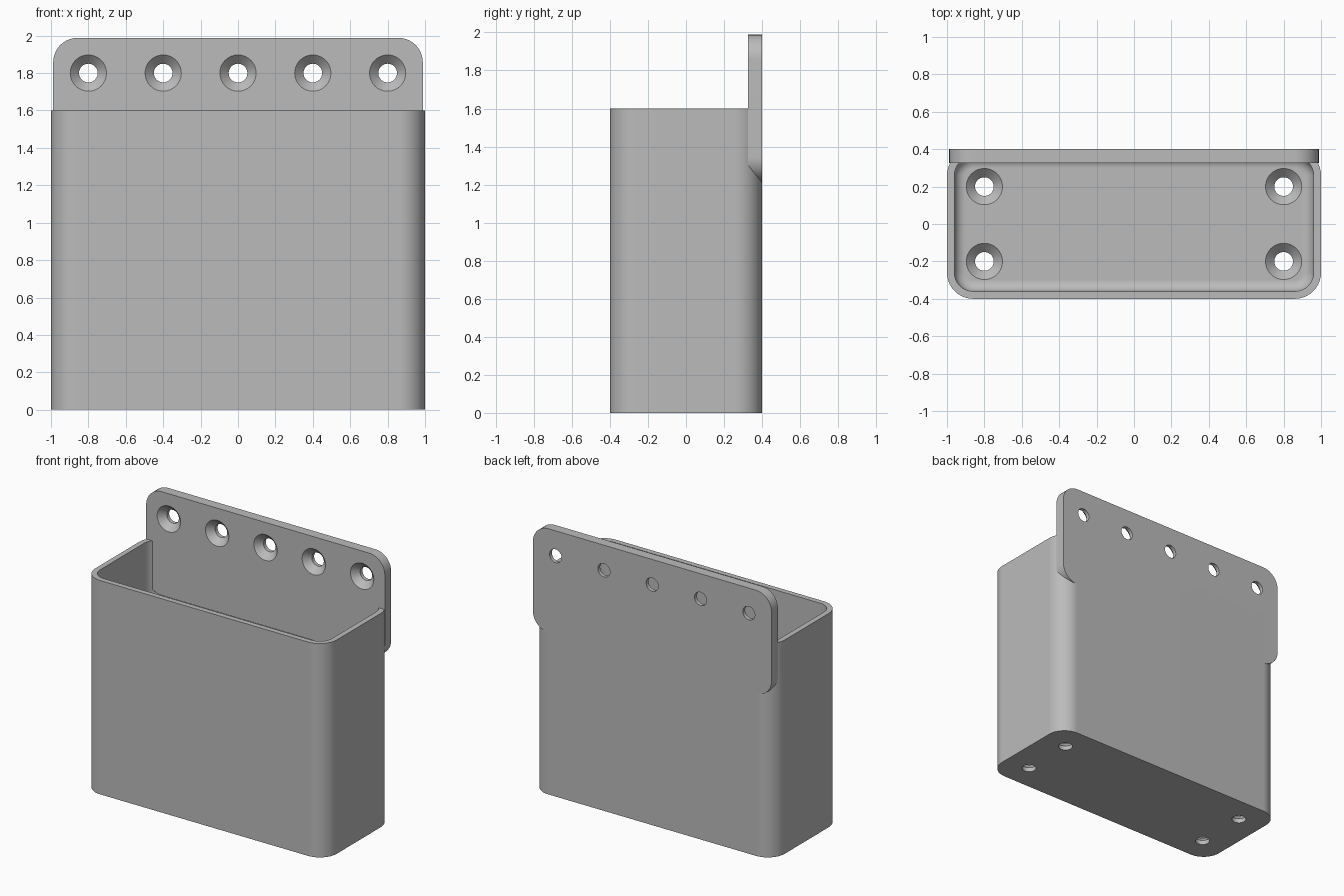
import bpy, bmesh
from math import pi, sin, cos, radians
from mathutils import Matrix

old = bpy.data.objects.get("Cube")
if old:
    bpy.data.objects.remove(old, do_unlink=True)

grey = bpy.data.materials.new("plain grey")
grey.use_nodes = True
colour = (0.5, 0.5, 0.5, 1)
grey.diffuse_color = colour
grey.node_tree.nodes["Principled BSDF"].inputs["Base Color"].default_value = colour


def make(name, bm):
    bmesh.ops.recalc_face_normals(bm, faces=bm.faces)
    mesh = bpy.data.meshes.new(name)
    bm.to_mesh(mesh)
    bm.free()
    mesh.materials.append(grey)
    ob = bpy.data.objects.new(name, mesh)
    bpy.context.collection.objects.link(ob)
    return ob


def rounded_slab(half_w, half_h, radius, depth, steps=10):
    """Rounded rectangle in XY, extruded from z = 0 to depth."""
    bm = bmesh.new()
    ring = []
    for q, (sx, sy) in enumerate([(1, 1), (-1, 1), (-1, -1), (1, -1)]):
        for i in range(steps + 1):
            a = (q + i / steps) * pi / 2
            ring.append(bm.verts.new((sx * (half_w - radius) + radius * cos(a),
                                      sy * (half_h - radius) + radius * sin(a), 0)))
    face = bm.faces.new(ring)
    top = bmesh.ops.extrude_face_region(bm, geom=[face])["geom"]
    bmesh.ops.translate(bm, vec=(0, 0, depth),
                        verts=[v for v in top if isinstance(v, bmesh.types.BMVert)])
    return bm


def screw_hole(thick, matrix):
    """Countersunk cutter: wide end at local z = 0, running down -z."""
    profile = [(0.097, 0.02), (0.097, 0), (0.05, -0.047), (0.05, -thick - 0.03)]
    n = 32
    bm = bmesh.new()
    rings = [[bm.verts.new((r * cos(2 * pi * i / n), r * sin(2 * pi * i / n), z))
              for i in range(n)] for r, z in profile]
    for a, b in zip(rings, rings[1:]):
        for i in range(n):
            bm.faces.new((a[i], a[i - 1], b[i - 1], b[i]))
    bm.faces.new(rings[0])
    bm.faces.new(rings[-1])
    bm.transform(matrix)
    return make("hole_cutter", bm)


def cut(target, cutters):
    bpy.context.view_layer.objects.active = target
    for c in cutters:
        c.hide_render = True
        mod = target.modifiers.new("cut", 'BOOLEAN')
        mod.operation = 'DIFFERENCE'
        mod.solver = 'EXACT'
        mod.object = c
        bpy.ops.object.modifier_apply(modifier=mod.name)
        bpy.data.objects.remove(c, do_unlink=True)


def finish(ob):
    bpy.ops.object.select_all(action='DESELECT')
    ob.select_set(True)
    bpy.context.view_layer.objects.active = ob
    bpy.ops.object.shade_smooth_by_angle(angle=radians(30))
    ob.modifiers.new("even shading", 'WEIGHTED_NORMAL').keep_sharp = True


# Open bin with a rounded inner floor edge
floor, wall = 0.08, 0.04
bin_body = make("bin_body", rounded_slab(1, 0.4, 0.14, 1.6))
bm = rounded_slab(1 - wall, 0.4 - wall, 0.1, 1.7)
rim = [e for e in bm.edges if all(abs(v.co.z) < 1e-5 for v in e.verts)]
bmesh.ops.bevel(bm, geom=rim, offset=0.06, segments=6, profile=0.5, affect='EDGES')
bmesh.ops.translate(bm, verts=bm.verts, vec=(0, 0, floor))
cut(bin_body, [make("cavity_cutter", bm)])
cut(bin_body, [screw_hole(floor, Matrix.Translation((x, y, floor)))
               for x in (-0.8, 0.8) for y in (-0.2, 0.2)])
finish(bin_body)

# Upright mounting plate across the back
thick = 0.075
upright = Matrix.Rotation(pi / 2, 4, 'X')
bm = rounded_slab(0.988, 0.388, 0.13, thick)
bm.transform(Matrix.Translation((0, 0.4, 1.6)) @ upright)
back_plate = make("back_plate", bm)
cut(back_plate, [screw_hole(thick, Matrix.Translation((x * 0.4, 0.4 - thick, 1.8)) @ upright)
                 for x in range(-2, 3)])
finish(back_plate)
